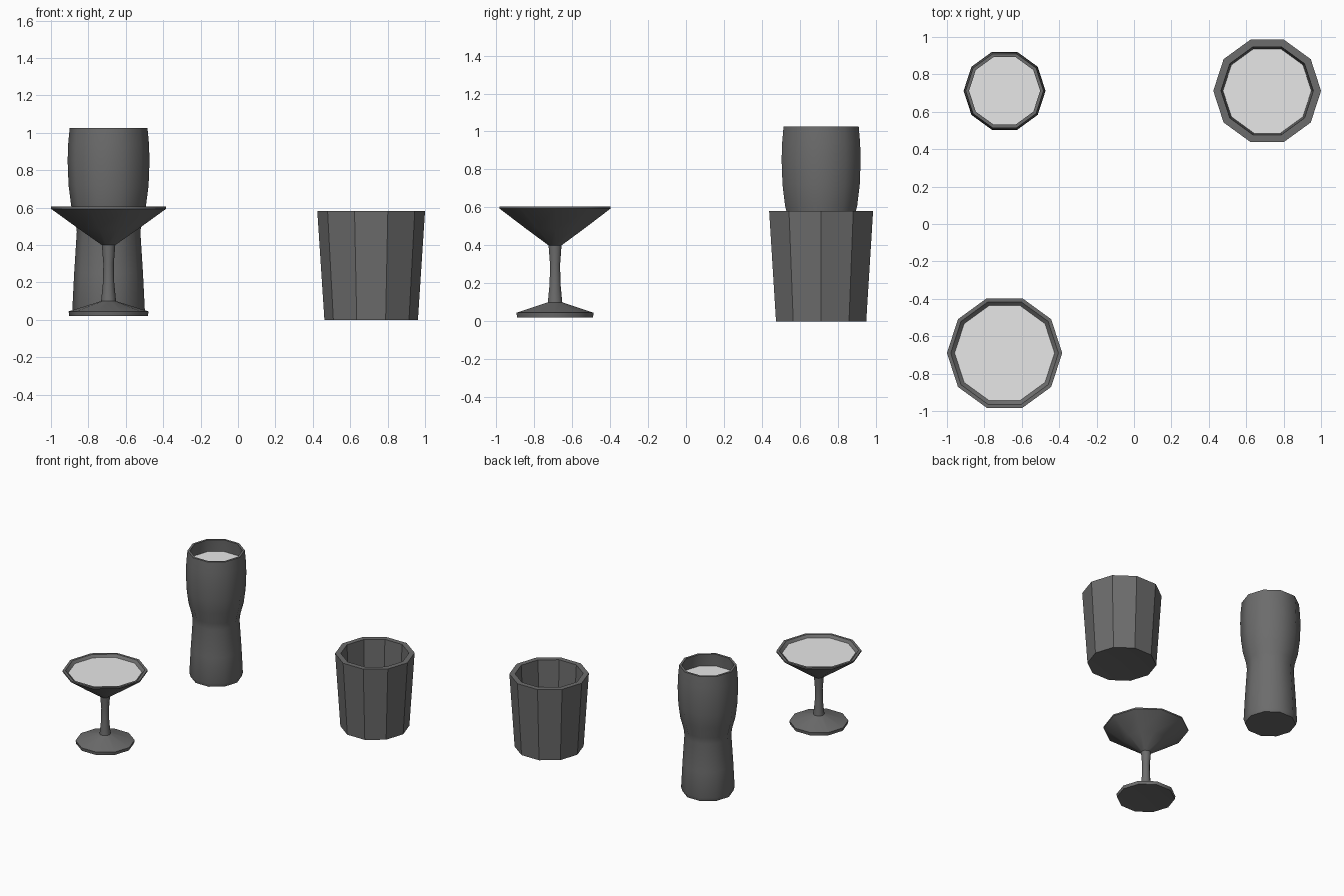
import bpy, bmesh
from math import cos, sin, tau, radians

SIDES = 10

cube = bpy.data.objects.get("Cube")
if cube:
    bpy.data.objects.remove(cube)


def material(name, value):
    mat = bpy.data.materials.new(name)
    mat.use_nodes = True
    colour = (value, value, value, 1)
    mat.diffuse_color = colour
    mat.node_tree.nodes["Principled BSDF"].inputs["Base Color"].default_value = colour
    return mat


def lathe(name, profile, centre, mat, smooth_angle):
    """Spin (radius, height) points into a ten-sided solid."""
    bm = bmesh.new()
    rings = []
    for r, z in profile:
        count = SIDES if r > 0 else 1
        rings.append([bm.verts.new((r * cos(tau * i / SIDES), r * sin(tau * i / SIDES), z))
                      for i in range(count)])
    for a, b in zip(rings, rings[1:]):
        for i in range(SIDES):
            j = (i + 1) % SIDES
            corners = [a[i % len(a)], a[j % len(a)], b[j % len(b)], b[i % len(b)]]
            bm.faces.new(list(dict.fromkeys(corners)))
    bmesh.ops.recalc_face_normals(bm, faces=bm.faces)
    mesh = bpy.data.meshes.new(name)
    bm.to_mesh(mesh)
    bm.free()
    mesh.materials.append(mat)
    obj = bpy.data.objects.new(name, mesh)
    obj.location = (*centre, 0)
    bpy.context.collection.objects.link(obj)
    bpy.ops.object.select_all(action='DESELECT')
    obj.select_set(True)
    bpy.context.view_layer.objects.active = obj
    bpy.ops.object.shade_smooth_by_angle(angle=radians(smooth_angle))


def liquid(name, radius, level, centre):
    """Thin ten-sided disc for the drink's surface."""
    lathe(name, [(0, level - 0.008), (radius, level - 0.008), (radius, level), (0, level)],
          centre, drink, 30)


glass = material("dark_glass", 0.15)
drink = material("pale_drink", 0.8)

# Stemmed cocktail glass: foot, stem, flared bowl, inner wall
cocktail = (-0.692, -0.69)
lathe("cocktail_glass", [
    (0, 0.035), (0.21, 0.02), (0.214, 0.045), (0.04, 0.1), (0.03, 0.2), (0.028, 0.3),
    (0.036, 0.4), (0.16, 0.487), (0.308, 0.594), (0.308, 0.605), (0.288, 0.605),
    (0.264, 0.582), (0.14, 0.5), (0, 0.44)], cocktail, glass, 42)
liquid("cocktail_drink", 0.267, 0.587, cocktail)

# Tall glass: narrow waist and swelling top
tall = (-0.692, 0.712)
lathe("tall_glass", [
    (0, 0.02), (0.185, 0.02), (0.194, 0.05), (0.184, 0.25), (0.17, 0.47), (0.176, 0.52),
    (0.2, 0.61), (0.214, 0.72), (0.219, 0.85), (0.216, 0.94), (0.208, 1.027),
    (0.19, 1.027), (0.198, 0.93), (0.2, 0.85), (0.18, 0.61), (0.15, 0.47),
    (0.165, 0.06), (0, 0.06)], tall, glass, 42)
liquid("tall_drink", 0.197, 0.93, tall)

# Faceted tumbler with a slightly hollow base
tumbler = (0.712, 0.712)
lathe("tumbler", [
    (0, 0.02), (0.25, 0), (0.288, 0.582), (0.247, 0.582), (0.22, 0.06), (0, 0.06)],
    tumbler, glass, 30)
liquid("tumbler_drink", 0.237, 0.37, tumbler)
